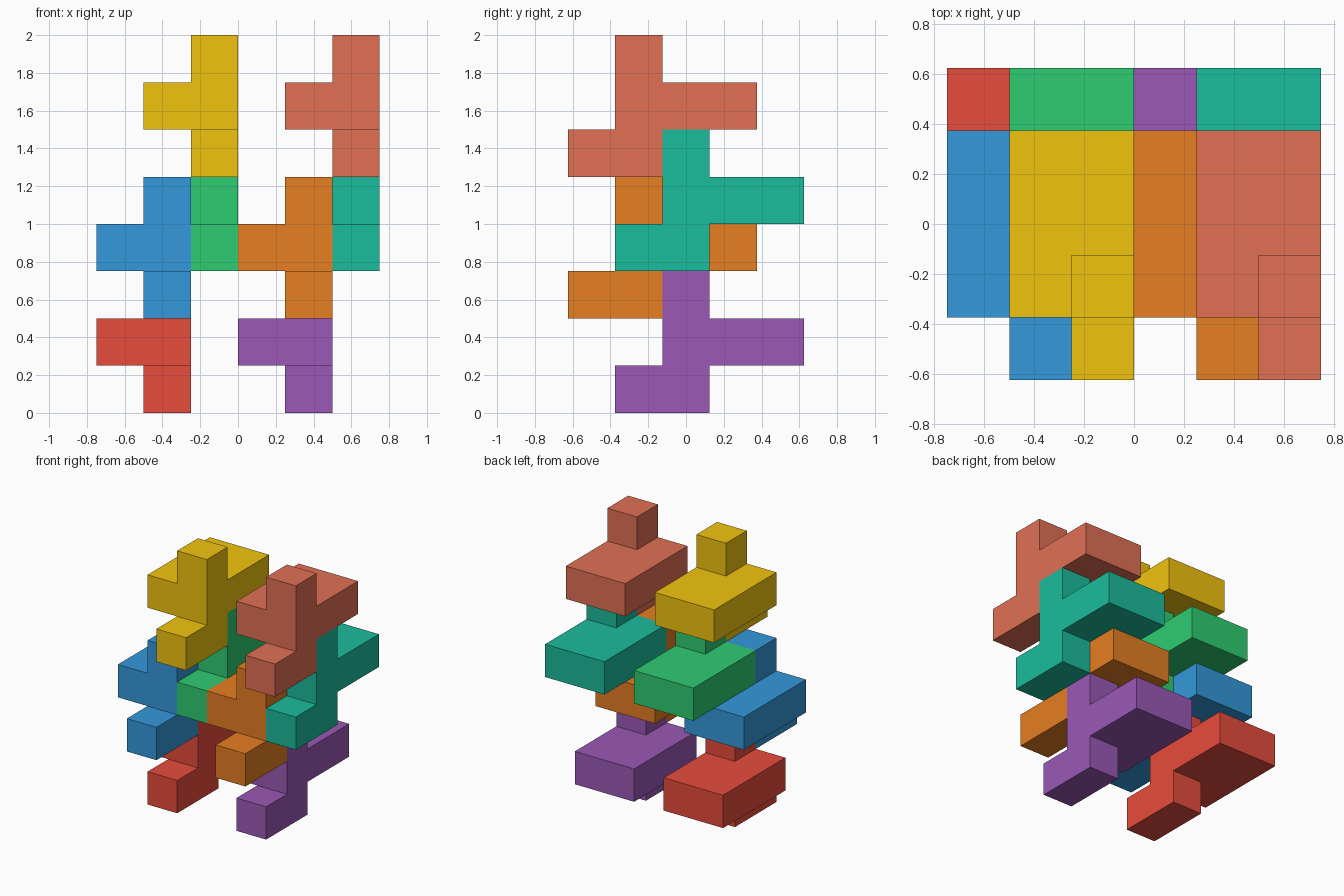
import bpy
import bmesh
from mathutils import Vector

if "Cube" in bpy.data.objects:
    bpy.data.objects.remove(bpy.data.objects["Cube"])

U = 0.25  # edge of one cube cell

# Cells of the repeated interlocking piece: foot, 2x3 plate, top peg
FOOT = {(0, 0, 0), (0, 1, 0)}
PLATE = {(x, y, 1) for x in (-1, 0) for y in (1, 2, 3)}
PEG = {(0, 1, 2)}
CELLS = FOOT | PLATE | PEG


def piece_mesh(name):
    """Outer skin of the cell set, with coplanar faces merged."""
    bm = bmesh.new()
    for cell in CELLS:
        centre = Vector(cell) + Vector((0.5, 0.5, 0.5))
        for axis in range(3):
            for sign in (-1, 1):
                n = Vector((0, 0, 0))
                n[axis] = sign
                if tuple(int(c + d) for c, d in zip(cell, n)) in CELLS:
                    continue
                a = Vector((0, 0, 0))
                a[(axis + 1) % 3] = 0.5
                b = n.cross(a)
                mid = centre + n * 0.5
                corners = (mid - a - b, mid + a - b, mid + a + b, mid - a + b)
                bm.faces.new([bm.verts.new(p * U) for p in corners])
    bmesh.ops.remove_doubles(bm, verts=bm.verts, dist=1e-4)
    bmesh.ops.dissolve_limit(bm, angle_limit=0.01, verts=bm.verts, edges=bm.edges)
    bmesh.ops.recalc_face_normals(bm, faces=bm.faces)
    mesh = bpy.data.meshes.new(name)
    bm.to_mesh(mesh)
    bm.free()
    return mesh


def linear(hex_code):
    """Hex colour to linear RGBA."""
    rgb = [int(hex_code[i:i + 2], 16) / 255 for i in (0, 2, 4)]
    return [c / 12.92 if c <= 0.04045 else ((c + 0.055) / 1.055) ** 2.4 for c in rgb] + [1]


# Each piece: name, colour, foot corner position
PIECES = [
    ("red_piece", "E74C3C", (-0.50, -0.375, 0.00)),
    ("purple_piece", "9B59B6", (0.25, -0.375, 0.00)),
    ("blue_piece", "3498DB", (-0.50, -0.625, 0.50)),
    ("orange_piece", "E67E22", (0.25, -0.625, 0.50)),
    ("green_piece", "2ECC71", (-0.25, -0.375, 0.75)),
    ("teal_piece", "1ABC9C", (0.50, -0.375, 0.75)),
    ("yellow_piece", "F1C40F", (-0.25, -0.625, 1.25)),
    ("coral_piece", "E17055", (0.50, -0.625, 1.25)),
]

for name, colour, position in PIECES:
    piece = bpy.data.objects.new(name, piece_mesh(name))
    piece.location = position
    bpy.context.collection.objects.link(piece)
    mat = bpy.data.materials.new(name + "_colour")
    mat.diffuse_color = linear(colour)
    mat.use_nodes = True
    mat.node_tree.nodes["Principled BSDF"].inputs["Base Color"].default_value = mat.diffuse_color
    piece.data.materials.append(mat)
